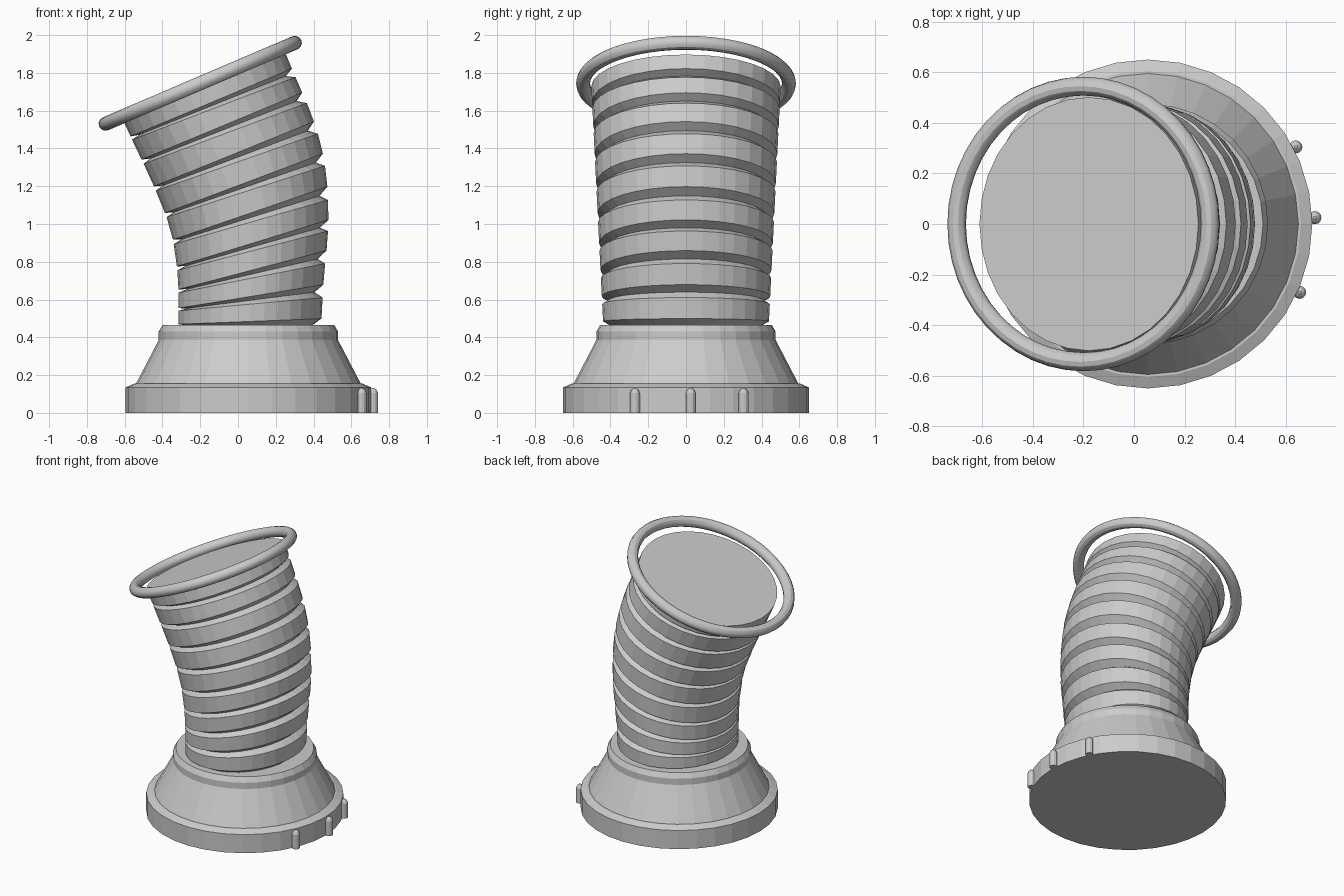
import bpy
import bmesh
from math import sin, cos, tau, atan2
from mathutils import Vector

cube = bpy.data.objects.get("Cube")
if cube:
    bpy.data.objects.remove(cube)

# One plain grey for everything
grey = bpy.data.materials.new("plain grey")
grey.use_nodes = True
colour = (0.6, 0.6, 0.6, 1)
grey.diffuse_color = colour
grey.node_tree.nodes["Principled BSDF"].inputs["Base Color"].default_value = colour


def loft(name, rings):
    """Skin a list of equal-length rings and close both ends."""
    bm = bmesh.new()
    rows = [[bm.verts.new(p) for p in ring] for ring in rings]
    count = len(rows[0])
    for low, high in zip(rows, rows[1:]):
        for i in range(count):
            j = (i + 1) % count
            bm.faces.new((low[i], low[j], high[j], high[i]))
    bm.faces.new(rows[0][::-1])
    bm.faces.new(rows[-1])
    bmesh.ops.recalc_face_normals(bm, faces=bm.faces)
    mesh = bpy.data.meshes.new(name)
    bm.to_mesh(mesh)
    bm.free()
    mesh.materials.append(grey)
    obj = bpy.data.objects.new(name, mesh)
    bpy.context.collection.objects.link(obj)
    return obj


def ellipse(centre, axis, depth, sides):
    """Ring spanned by a vector in the side plane and a depth along y."""
    return [centre + axis * cos(tau * i / sides)
            + Vector((0, depth * sin(tau * i / sides), 0)) for i in range(sides)]


def turned(name, x, y, profile, sides):
    """Upright turned part from (radius, height) pairs."""
    return loft(name, [ellipse(Vector((x, y, z)), Vector((r, 0, 0)), r, sides)
                       for r, z in profile])


# Flared base with a stepped foot and a rim
turned("base", 0.055, 0, [(0.65, 0), (0.65, 0.135), (0.605, 0.155), (0.595, 0.155),
                          (0.475, 0.385), (0.475, 0.43), (0.455, 0.465)], 32)

# Pegs along the +x side of the foot
for name, x, y in (("front_peg", 0.655, -0.27), ("middle_peg", 0.715, 0.025),
                   ("back_peg", 0.64, 0.305)):
    turned(name, x, y, [(0.026, 0), (0.026, 0.105), (0.018, 0.122), (0.006, 0.132)], 12)

# Middle of each hose band, bottom to top: right x, z and left x, z
bands = [(-.315, .505, .445, .555), (-.315, .59, .455, .735), (-.315, .70, .475, .915),
         (-.33, .83, .48, 1.07), (-.355, .98, .47, 1.255), (-.41, 1.115, .44, 1.425),
         (-.47, 1.26, .385, 1.595), (-.54, 1.40, .32, 1.74), (-.59, 1.51, .27, 1.86)]
ends = [(Vector((a, 0, b)), Vector((c, 0, d))) for a, b, c, d in bands]


def beyond(inner, outer):
    return tuple(2 * o - i for i, o in zip(inner, outer))


ends = [beyond(ends[1], ends[0])] + ends + [beyond(ends[-2], ends[-1])]


def hose_ring(here, there, left_part, right_part, inset=0):
    a = here[0].lerp(there[0], left_part)
    b = here[1].lerp(there[1], right_part)
    centre, axis = (a + b) / 2, (b - a) / 2
    axis = axis * (1 - inset / axis.length)
    return ellipse(centre, axis, 0.415 + 0.05 * centre.z - inset * 0.8, 32)


# Ribbed hose: a V groove below each flat band
rings = []
for below, here, above in zip(ends, ends[1:], ends[2:]):
    rings.append(hose_ring(here, below, 0.5, 0.5, 0.045))
    rings.append(hose_ring(here, below, 0.42, 0.31))
    rings.append(hose_ring(here, above, 0.42, 0.31))
loft("ribbed_hose", rings)

# Round ring around the open end
bpy.ops.mesh.primitive_torus_add(major_radius=0.545, minor_radius=0.037,
                                 major_segments=48, minor_segments=12,
                                 location=(-0.2, 0, 1.745),
                                 rotation=(0, -atan2(0.436, 1.02), 0))
ring = bpy.context.object
ring.name = "end_ring"
ring.data.materials.append(grey)
bpy.ops.object.shade_smooth_by_angle()
